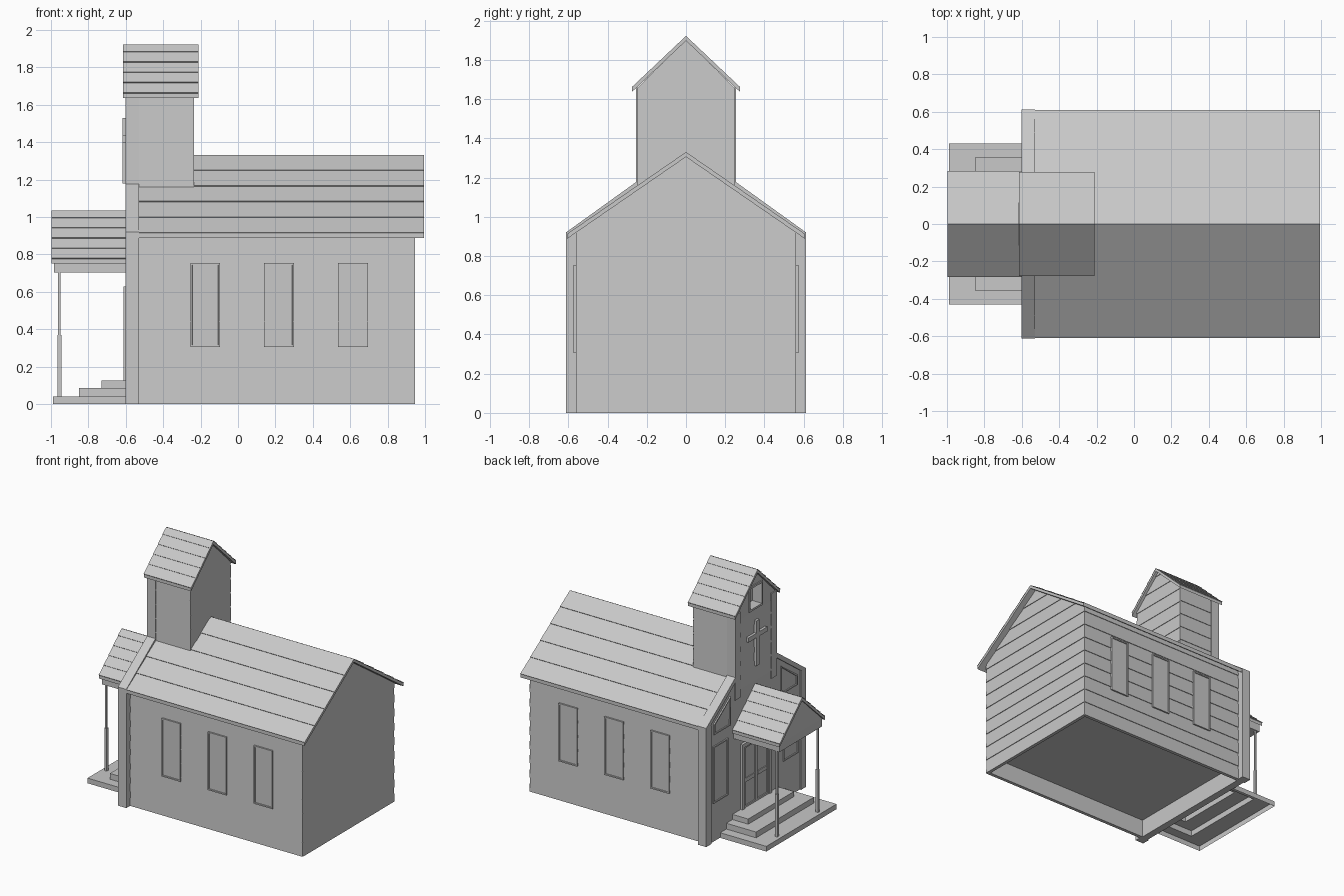
import bpy
import bmesh
from mathutils import Vector

if "Cube" in bpy.data.objects:
    bpy.data.objects.remove(bpy.data.objects["Cube"])

GREY = bpy.data.materials.new("plain_grey")
GREY.use_nodes = True
GREY.diffuse_color = (0.58, 0.58, 0.58, 1)
GREY.node_tree.nodes["Principled BSDF"].inputs["Base Color"].default_value = (0.58, 0.58, 0.58, 1)


def finish(name, bm, fix=True):
    if fix:
        bmesh.ops.recalc_face_normals(bm, faces=bm.faces[:])
    mesh = bpy.data.meshes.new(name)
    bm.to_mesh(mesh)
    bm.free()
    mesh.materials.append(GREY)
    obj = bpy.data.objects.new(name, mesh)
    bpy.context.collection.objects.link(obj)
    return obj


def prism(name, outline, x0, x1):
    """Extrude a (y, z) outline along x."""
    bm = bmesh.new()
    ends = [[bm.verts.new((x, y, z)) for y, z in outline] for x in (x0, x1)]
    for end in ends:
        bm.faces.new(end)
    for i in range(len(outline)):
        j = (i + 1) % len(outline)
        bm.faces.new((ends[0][i], ends[0][j], ends[1][j], ends[1][i]))
    return finish(name, bm)


def box(name, x0, x1, y0, y1, z0, z1):
    return prism(name, [(y0, z0), (y1, z0), (y1, z1), (y0, z1)], x0, x1)


def clip(poly, limit, sign):
    """Keep the part of a polygon above (sign 1) or below (sign -1) a level."""
    out = []
    for a, b in zip(poly, poly[1:] + poly[:1]):
        da, db = (a[1] - limit) * sign, (b[1] - limit) * sign
        if da >= 0:
            out.append(a)
        if da * db < 0:
            t = da / (da - db)
            out.append((a[0] + t * (b[0] - a[0]), limit))
    return out


def lapped(name, poly, origin, u, v, step, lap=0.005):
    """Overlapping boards over a flat polygon; the lower edges stand proud."""
    origin, u, v = Vector(origin), Vector(u), Vector(v).normalized()
    n = u.cross(v)
    bm = bmesh.new()
    low, top = min(p[1] for p in poly), max(p[1] for p in poly)
    while low < top - 0.001:
        high = min(low + step, top)
        strip = clip(clip(poly, low, 1), high, -1)
        if len(strip) > 2:
            def place(p, out):
                return bm.verts.new(origin + u * p[0] + v * p[1] + n * out)
            bm.faces.new([place(p, 0.001 + lap * (1 - (p[1] - low) / step)) for p in strip])
            foot = sorted(p for p in strip if abs(p[1] - low) < 1e-5)
            if len(foot) > 1:
                a, b = foot[0], foot[-1]
                bm.faces.new((place(a, 0), place(b, 0), place(b, lap + 0.001), place(a, lap + 0.001)))
        low = high
    return finish(name, bm, False)


def framed(name, poly, origin, u, depth=0.014, width=0.014):
    """Raised frame around a sunken pane."""
    origin, u, v = Vector(origin), Vector(u), Vector((0, 0, 1))
    n = u.cross(v)
    bm = bmesh.new()
    back = [bm.verts.new(origin + u * a + v * b) for a, b in poly]
    front = [bm.verts.new(p.co + n * depth) for p in back]
    bm.faces.new(back)
    face = bm.faces.new(front)
    for i in range(len(poly)):
        j = (i + 1) % len(poly)
        bm.faces.new((back[i], back[j], front[j], front[i]))
    bmesh.ops.recalc_face_normals(bm, faces=bm.faces[:])
    bmesh.ops.inset_region(bm, faces=[face], thickness=width)
    bmesh.ops.inset_region(bm, faces=[face], thickness=0.001, depth=-0.007)
    return finish(name, bm, False)


def rect(a0, a1, b0, b1):
    return [(a0, b0), (a1, b0), (a1, b1), (a0, b1)]


def gable_roof(name, x0, x1, half, eave, ridge, step, t=0.025):
    prism(name, [(-half, eave), (0, ridge), (half, eave),
                 (half, eave - t), (0, ridge - t), (-half, eave - t)], x0, x1)
    length = Vector((half, ridge - eave)).length
    for label, s in (("right", -1), ("left", 1)):
        start = (x0, -half, eave) if s < 0 else (x1, half, eave)
        lapped(f"{name}_{label}_shingles", rect(0, x1 - x0, 0, length), start,
               (-s, 0, 0), (0, -s * half, ridge - eave), step)


# Hall: raised floor, hollow skirt below it, board siding
BACK, FRONT, SIDE = 0.945, -0.54, 0.56
prism("hall", [(-SIDE, 0.14), (SIDE, 0.14), (SIDE, 0.92), (0, 1.305), (-SIDE, 0.92)], FRONT, BACK)
for s, label in ((-1, "right"), (1, "left")):
    box(f"{label}_skirt", FRONT, BACK, *sorted((s * SIDE, s * (SIDE - 0.02))), 0, 0.14)
box("back_skirt", BACK - 0.02, BACK, -SIDE, SIDE, 0, 0.14)
lapped("back_siding", [(-SIDE, 0), (SIDE, 0), (SIDE, 0.92), (0, 1.305), (-SIDE, 0.92)],
       (BACK, 0, 0), (0, 1, 0), (0, 0, 1), 0.11)
for s, label in ((-1, "right"), (1, "left")):
    start = FRONT if s < 0 else BACK
    lapped(f"{label}_siding", rect(0, BACK - FRONT, 0, 0.9), (start, s * SIDE, 0),
           (-s, 0, 0), (0, 0, 1), 0.11)
    # Three tall windows in each long wall
    for i, x in enumerate((-0.175, 0.22, 0.615)):
        framed(f"{label}_window_{i + 1}", rect(-0.08, 0.08, 0.305, 0.755),
               (x, s * SIDE, 0), (-s, 0, 0))
gable_roof("main_roof", FRONT, 0.995, 0.607, 0.912, 1.33, 0.148)

# Entrance wall with sloping shoulders and corner boards
FACE = -0.592
prism("entrance_wall", [(-0.605, 0), (0.605, 0), (0.605, 0.915), (0.25, 1.175),
                        (-0.25, 1.175), (-0.605, 0.915)], FACE, -0.535)
for s, label in ((-1, "right"), (1, "left")):
    box(f"{label}_corner_post", -0.602, -0.53, *sorted((s * 0.612, s * 0.55)), 0, 0.92)
    prism(f"{label}_shoulder_trim", [(s * 0.612, 0.88), (s * 0.612, 0.92),
                                     (s * 0.25, 1.18), (s * 0.25, 1.14)], -0.602, -0.53)
    framed(f"{label}_entrance_window", rect(s * 0.43 * -1 - 0.09, s * 0.43 * -1 + 0.09, 0.3, 0.74),
           (FACE, 0, 0), (0, -1, 0), 0.01)
    framed(f"{label}_upper_window", [(-s * 0.31, 0.83), (-s * 0.51, 0.83),
                                     (-s * 0.51, 0.91), (-s * 0.31, 1.05)],
           (FACE, 0, 0), (0, -1, 0), 0.01)
    # Double door leaves with two panels each
    framed(f"{label}_door", rect(min(0, -s * 0.15), max(0, -s * 0.15), 0.125, 0.6),
           (FACE, 0, 0), (0, -1, 0), 0.012, 0.02)
    box(f"{label}_door_jamb", -0.612, FACE, *sorted((s * 0.15, s * 0.18)), 0.125, 0.63)
    box(f"{label}_door_rail", -0.603, FACE, *sorted((s * 0.02, s * 0.13)), 0.32, 0.35)
box("door_lintel", -0.612, FACE, -0.18, 0.18, 0.6, 0.63)

# Bell tower
TY = 0.246
tower = prism("tower", [(-TY, 0.95), (TY, 0.95), (TY, 1.66), (0, 1.90), (-TY, 1.66)], -0.594, -0.236)
cutter = box("bell_opening_cutter", -0.7, -0.52, -0.07, 0.07, 1.63, 1.79)
cutter.hide_render = True
cutter.hide_viewport = True
cut = tower.modifiers.new("bell_opening", "BOOLEAN")
cut.object = cutter
cut.operation = "DIFFERENCE"
cut.solver = "EXACT"
for s, label in ((-1, "right"), (1, "left")):
    start = -0.594 if s < 0 else -0.236
    lapped(f"tower_{label}_siding", rect(0, 0.358, 1.0, 1.65), (start, s * TY, 0),
           (-s, 0, 0), (0, 0, 1), 0.11, 0.004)
    box(f"tower_{label}_corner_board", -0.602, -0.53, *sorted((s * 0.254, s * 0.19)), 1.0, 1.66)
    box(f"bell_opening_{label}_trim", -0.602, -0.594, *sorted((s * 0.07, s * 0.085)), 1.615, 1.8)
for label, z in (("sill", 1.615), ("head", 1.79)):
    box(f"bell_opening_{label}", -0.602, -0.594, -0.085, 0.085, z, z + 0.015)
lapped("tower_back_siding", [(-TY, 1.1), (TY, 1.1), (TY, 1.66), (0, 1.90), (-TY, 1.66)],
       (-0.236, 0, 0), (0, 1, 0), (0, 0, 1), 0.11, 0.004)
lapped("tower_front_siding", rect(-0.19, 0.19, 1.06, 1.6), (-0.594, 0, 0),
       (0, -1, 0), (0, 0, 1), 0.11, 0.004)
gable_roof("tower_roof", -0.615, -0.21, 0.275, 1.662, 1.922, 0.08)

# Cross on the tower front
box("cross_upright", -0.618, -0.59, -0.017, 0.017, 1.18, 1.53)
box("cross_arm", -0.617, -0.59, -0.115, 0.115, 1.4, 1.435)

# Porch platform and steps: one shell, open underneath
steps = [(-0.99, 0.43, 0.04), (-0.85, 0.355, 0.085), (-0.73, 0.28, 0.125)]
bm = bmesh.new()
previous = None
floor = 0
for x, half, z in steps:
    low, high = [[bm.verts.new(p) for p in ((-0.595, -half, h), (x, -half, h),
                                            (x, half, h), (-0.595, half, h))] for h in (floor, z)]
    for i in range(3):
        bm.faces.new((low[i], low[i + 1], high[i + 1], high[i]))
        if previous:
            bm.faces.new((previous[i], previous[i + 1], low[i + 1], low[i]))
    previous, floor = high, z
bm.faces.new(previous)
finish("porch_steps", bm)

# Porch posts, beams and roof
for s, label in ((-1, "right"), (1, "left")):
    y = s * 0.25
    box(f"{label}_post_base", -0.965, -0.945, y - 0.01, y + 0.01, 0.04, 0.37)
    box(f"{label}_post", -0.962, -0.948, y - 0.007, y + 0.007, 0.37, 0.71)
prism("porch_gable", [(-0.262, 0.705), (0.262, 0.705), (0.262, 0.765), (0, 1.015), (-0.262, 0.765)],
      -0.985, -0.59)
lapped("porch_gable_siding", [(-0.25, 0.77), (0.25, 0.77), (0, 1.01)], (-0.985, 0, 0),
       (0, -1, 0), (0, 0, 1), 0.08, 0.004)
gable_roof("porch_roof", -0.998, -0.595, 0.278, 0.777, 1.033, 0.08)
